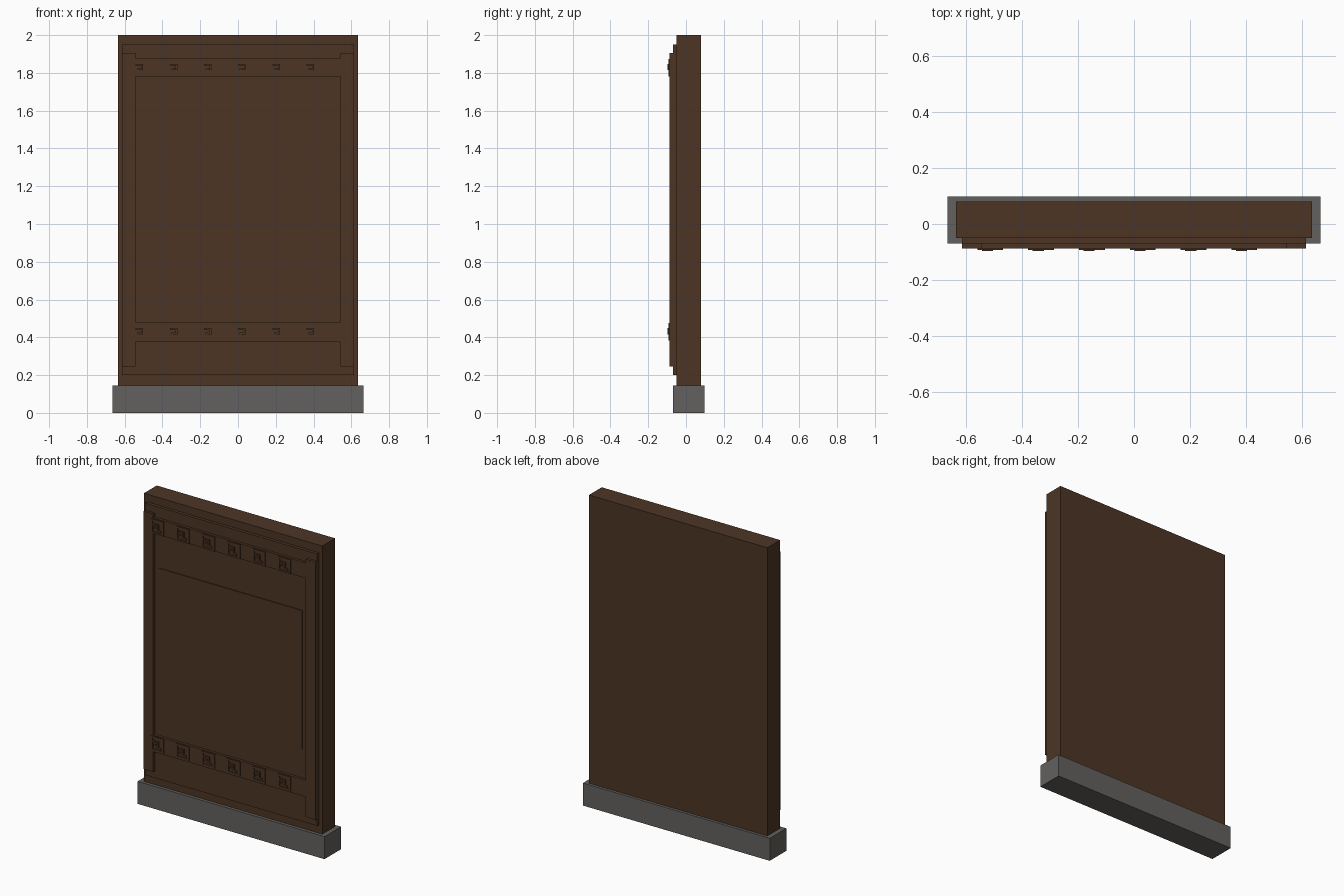
import bpy
import bmesh

cube = bpy.data.objects.get("Cube")
if cube:
    bpy.data.objects.remove(cube, do_unlink=True)


def material(name, rgb):
    mat = bpy.data.materials.new(name)
    mat.use_nodes = True
    mat.diffuse_color = (*rgb, 1)
    bsdf = next(n for n in mat.node_tree.nodes if n.type == "BSDF_PRINCIPLED")
    bsdf.inputs["Base Color"].default_value = (*rgb, 1)
    bsdf.inputs["Roughness"].default_value = 0.8
    return mat


wood = material("dark wood", (0.072, 0.036, 0.018))
stone = material("grey stone", (0.125, 0.120, 0.112))


def add_box(bm, x0, x1, y0, y1, z0, z1):
    verts = bmesh.ops.create_cube(bm, size=1)["verts"]
    for v in verts:
        v.co.x = x1 if v.co.x > 0 else x0
        v.co.y = y1 if v.co.y > 0 else y0
        v.co.z = z1 if v.co.z > 0 else z0


def part(name, mat, boxes):
    bm = bmesh.new()
    for box in boxes:
        add_box(bm, *box)
    mesh = bpy.data.meshes.new(name)
    bm.to_mesh(mesh)
    bm.free()
    mesh.materials.append(mat)
    obj = bpy.data.objects.new(name, mesh)
    bpy.context.collection.objects.link(obj)
    return obj


# Depths of the stepped front, from the slab outwards
SLAB, PANEL, FRAME, KEY, HOOK = -0.05, -0.07, -0.087, -0.092, -0.097

# Plinth, slab and backing panel
part("plinth", stone, [(-0.665, 0.665, -0.07, 0.098, 0, 0.145)])
part("slab", wood, [(-0.635, 0.635, SLAB, 0.08, 0.145, 2)])
part("backing_panel", wood, [(-0.613, 0.613, PANEL, SLAB, 0.2, 1.95)])

# Frame of stiles and rails
for side, x0, x1 in (("right", -0.613, -0.543), ("left", 0.543, 0.613)):
    part(side + "_stile", wood, [(x0, x1, FRAME, PANEL, 0.245, 1.905)])
for level, z0, z1 in (("lower", 0.375, 0.482), ("upper", 1.782, 1.88)):
    part(level + "_rail", wood, [(-0.543, 0.543, FRAME, PANEL, z0, z1)])

# Thin raised centre field
part("centre_field", wood, [(-0.51, 0.51, PANEL - 0.006, PANEL, 0.67, 1.56)])


# Square key ornament: ring with a stepped hook inside
def key_ornament(name, cx, cz):
    h, t = 0.046, 0.012
    bars = [
        (-h, h, KEY, h - t, h),
        (-h, h, KEY, -h, -h + t),
        (-h, -h + t, KEY, -h, h),
        (h - t, h, KEY, -h, h),
        (-0.03, 0.01, HOOK, 0.01, 0.02),
        (0.0, 0.01, HOOK, -0.012, 0.02),
        (-0.022, 0.01, HOOK, -0.014, -0.004),
        (-0.022, -0.012, KEY, -0.028, -0.004),
        (-0.022, 0.024, KEY, -0.028, -0.018),
    ]
    part(name, wood, [(cx + a, cx + b, y, FRAME, cz + c, cz + d)
                      for a, b, y, c, d in bars])


for level, cz in (("lower", 0.43), ("upper", 1.828)):
    for i in range(6):
        key_ornament(f"{level}_key_ornament_{i + 1}", -0.512 + 0.181 * i, cz)
